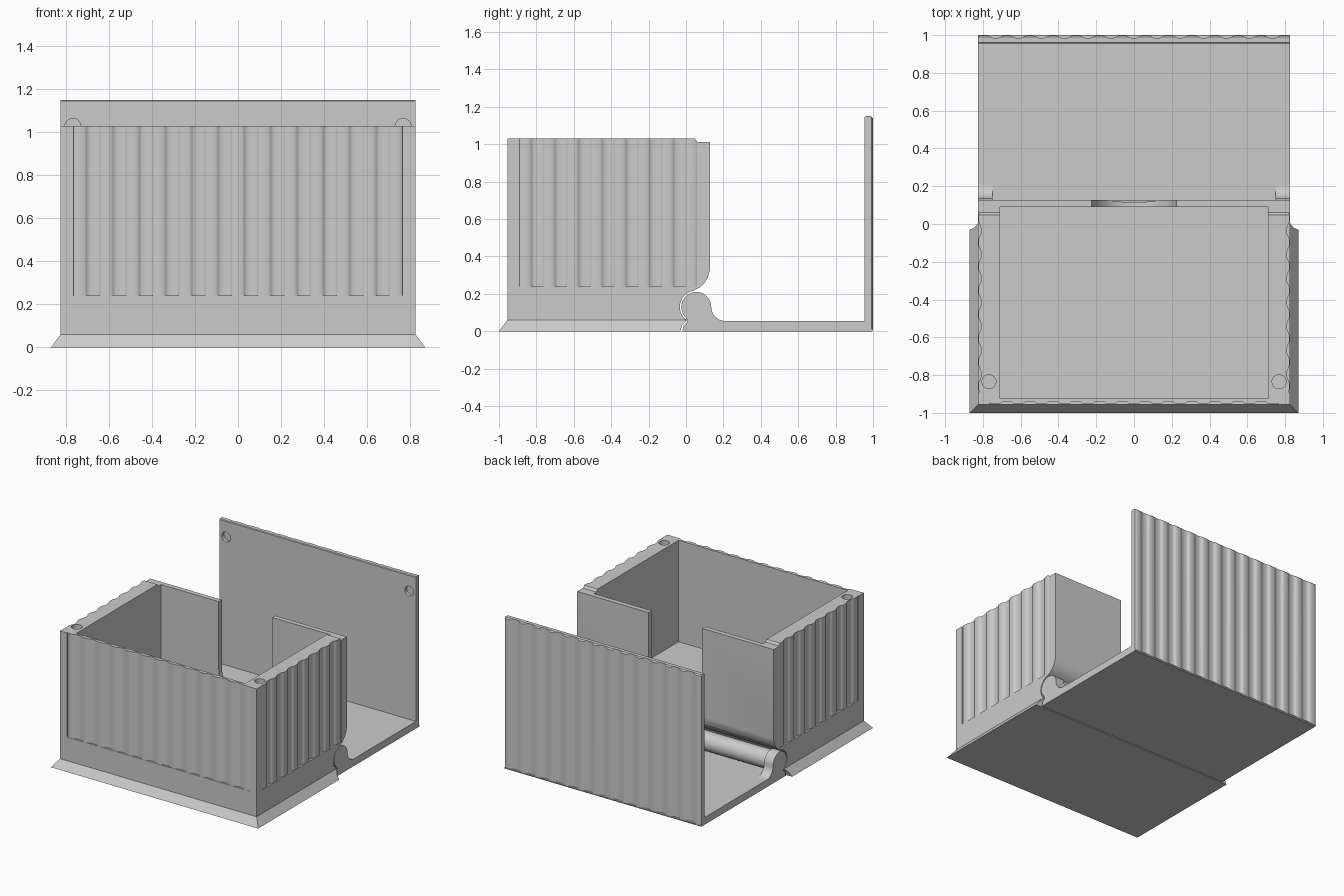
import bpy, bmesh, math

if "Cube" in bpy.data.objects:
    bpy.data.objects.remove(bpy.data.objects["Cube"])

grey = bpy.data.materials.new("light grey")
grey.diffuse_color = (0.6, 0.6, 0.6, 1)
grey.use_nodes = True
grey.node_tree.nodes["Principled BSDF"].inputs["Base Color"].default_value = grey.diffuse_color


def finish(name, bm):
    bmesh.ops.recalc_face_normals(bm, faces=bm.faces)
    me = bpy.data.meshes.new(name)
    bm.to_mesh(me)
    bm.free()
    me.materials.append(grey)
    ob = bpy.data.objects.new(name, me)
    bpy.context.collection.objects.link(ob)
    return ob


def prism(name, pts, axis, lo, hi):
    """Extrude a closed 2D outline along an axis."""
    place = {'x': lambda a, b, t: (t, a, b),
             'y': lambda a, b, t: (a, t, b),
             'z': lambda a, b, t: (a, b, t)}[axis]
    bm = bmesh.new()
    r0 = [bm.verts.new(place(a, b, lo)) for a, b in pts]
    r1 = [bm.verts.new(place(a, b, hi)) for a, b in pts]
    n = len(pts)
    bm.faces.new(r0)
    bm.faces.new(r1)
    for i in range(n):
        bm.faces.new((r0[i], r0[(i + 1) % n], r1[(i + 1) % n], r1[i]))
    return finish(name, bm)


def box(name, x0, x1, y0, y1, z0, z1):
    return prism(name, [(x0, y0), (x1, y0), (x1, y1), (x0, y1)], 'z', z0, z1)


def arc(cx, cy, r, a0, a1, n):
    return [(cx + r * math.cos(math.radians(a0 + (a1 - a0) * i / n)),
             cy + r * math.sin(math.radians(a0 + (a1 - a0) * i / n)))
            for i in range(n + 1)]


def wave(lo, hi, halves, depth=0.014, n=6):
    """Alternating rounded ridges and grooves: (position, inset) pairs."""
    w = (hi - lo) / halves
    out = []
    for h in range(halves):
        for i in range(n):
            u = -math.cos(math.pi * i / n)
            bulge = math.sqrt(max(0, 1 - u * u))
            sign = 1 if h % 2 else -1
            out.append((lo + w * (h + (u + 1) / 2), 0.001 + depth / 2 * (1 + sign * bulge)))
    out.append((hi, 0.001 + depth / 2))
    return out


def apply(ob, cutter, op='DIFFERENCE'):
    m = ob.modifiers.new("cut", 'BOOLEAN')
    m.operation, m.solver, m.object = op, 'EXACT', cutter
    bpy.context.view_layer.objects.active = ob
    bpy.ops.object.modifier_apply(modifier=m.name)
    bpy.data.objects.remove(cutter)


def smooth(ob):
    bpy.ops.object.select_all(action='DESELECT')
    ob.select_set(True)
    bpy.context.view_layer.objects.active = ob
    bpy.ops.object.shade_smooth_by_angle(angle=math.radians(32))


# box body with flared skirt at the bottom
bm = bmesh.new()
rings = []
for z, hx, yf in ((0, 0.87, -1.0), (0.06, 0.825, -0.955), (1.03, 0.825, -0.955)):
    rings.append([bm.verts.new((x, y, z)) for x, y in
                  ((-hx, yf), (hx, yf), (hx, 0.127), (-hx, 0.127))])
bm.faces.new(rings[0])
bm.faces.new(rings[2])
for a, b in zip(rings, rings[1:]):
    for i in range(4):
        bm.faces.new((a[i], a[(i + 1) % 4], b[(i + 1) % 4], b[i]))
body = finish("box_body", bm)

# hinge recess under the back edge, swept across the full width
recess = ([(-0.03, -0.1), (-0.03, 0.0), (-0.022, 0.03), (0.004, 0.06)]
          + arc(0.055, 0.13, 0.088, 220, 100, 12)
          + [(0.075, 0.235), (0.1, 0.26), (0.117, 0.287), (0.125, 0.318),
             (0.13, 0.35), (0.3, 0.35), (0.3, -0.1)])
apply(body, prism("recess_cutter", recess, 'x', -1, 1))

# storage cavity, rear step and rounded rear slot
apply(body, box("cavity_cutter", -0.71, 0.71, -0.925, 0.09, 0.26, 1.3))
apply(body, prism("step_cutter", [(0.04, 1.04), (0.06, 1.013), (0.3, 1.013),
                                  (0.3, 1.2), (0.04, 1.2)], 'x', -1, 1))
slot = [(0.225, 1.2)] + arc(0, 0.505, 0.225, 0, -180, 24) + [(-0.225, 1.2)]
apply(body, prism("slot_cutter", slot, 'y', 0.075, 0.3))

# ribbed panels on front and sides
front = [(p, -0.955 + d) for p, d in wave(-0.765, 0.765, 25)]
apply(body, prism("front_rib_cutter", front + [(0.765, -1.1), (-0.765, -1.1)],
                  'z', 0.24, 1.2))
for s in (-1, 1):
    side = [(s * (0.825 - d), p) for p, d in wave(-0.89, 0.06, 15)]
    apply(body, prism("side_rib_cutter", side + [(s * 1.0, 0.06), (s * 1.0, -0.89)],
                      'z', 0.24, 1.2))
    # magnet pockets in the front corners of the rim
    apply(body, prism("pocket_cutter", arc(s * 0.768, -0.835, 0.037, 0, 348.75, 31),
                      'z', 0.99, 1.2))
smooth(body)

# lid: floor plate and upright panel in one L profile
lid_profile = [(-0.02, 0), (-0.012, 0.03), (0.014, 0.055), (0.955, 0.055),
               (0.955, 1.145), (0.96, 1.15), (0.99, 1.15), (1.0, 1.14),
               (1.0, 0.006), (0.994, 0)]
lid = prism("lid", lid_profile, 'x', -0.825, 0.825)

# ribs over the outside of the lid panel
back = [(p, 1.0 - d) for p, d in wave(-0.826, 0.826, 27)]
apply(lid, prism("lid_rib_cutter", back + [(0.826, 1.2), (-0.826, 1.2)], 'z', 0.012, 1.3))

for s in (-1, 1):
    # magnet pockets on the inside of the lid
    apply(lid, prism("lid_pocket_cutter", arc(s * 0.768, 1.028, 0.037, 0, 348.75, 31),
                     'y', 0.9, 0.98))
smooth(lid)

# hinge knuckles with a fillet running into the lid floor
knuckle = (arc(0.055, 0.13, 0.08, 230, 0, 28)
           + arc(0.21, 0.13, 0.075, 180, 270, 10) + [(0.21, 0.04), (0.01, 0.04)])
for s, side in ((-1, "left"), (1, "right")):
    smooth(prism("hinge_knuckle_" + side, knuckle, 'x',
                 min(s * 0.75, s * 0.825), max(s * 0.75, s * 0.825)))

# hinge pin between the knuckles
smooth(prism("hinge_pin", arc(0.055, 0.13, 0.07, 0, 348.75, 31), 'x', -0.77, 0.77))
